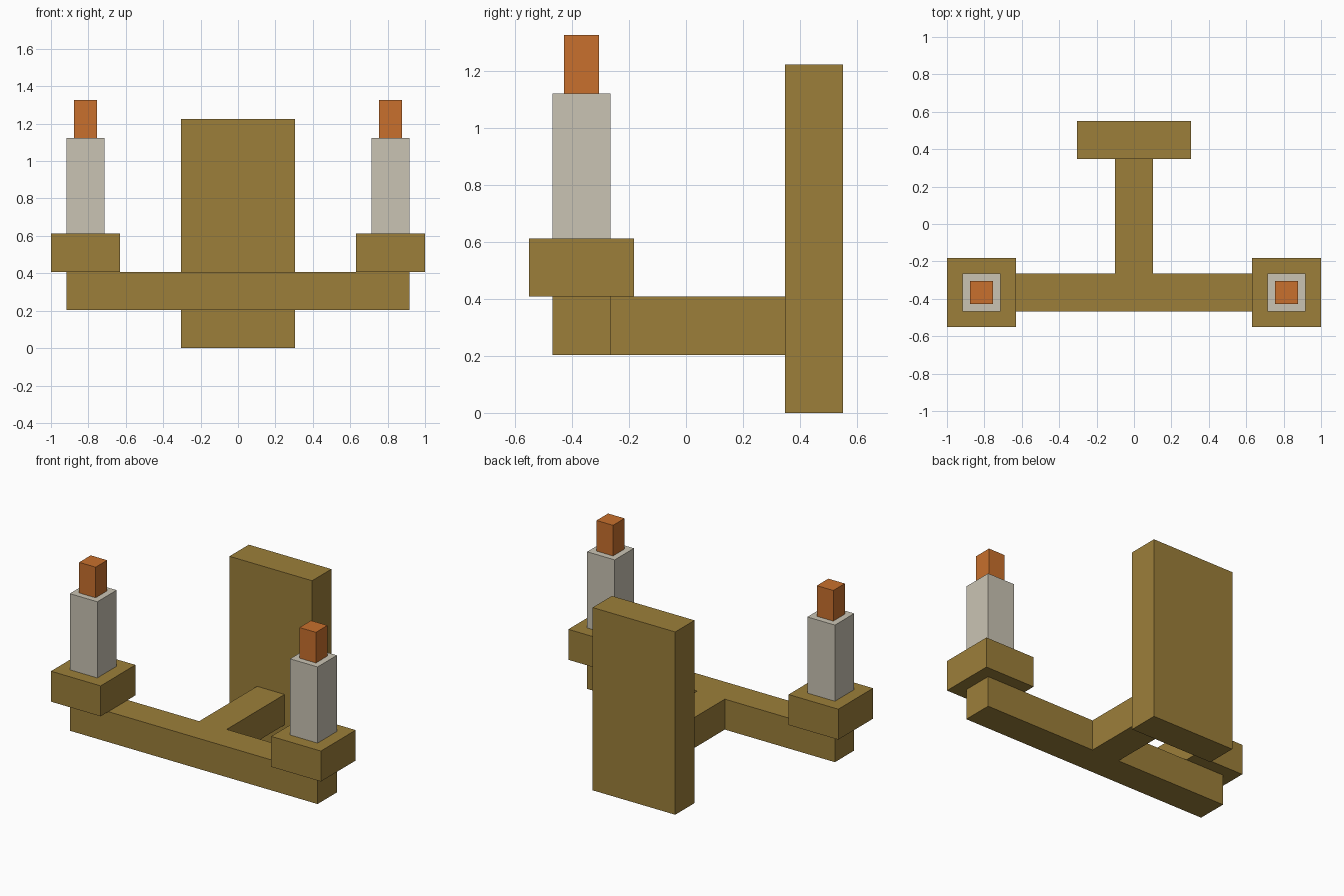
import bpy

if "Cube" in bpy.data.objects:
    bpy.data.objects.remove(bpy.data.objects["Cube"])


def material(name, rgb):
    m = bpy.data.materials.new(name)
    m.diffuse_color = (*rgb, 1)
    m.use_nodes = True
    m.node_tree.nodes["Principled BSDF"].inputs["Base Color"].default_value = m.diffuse_color
    return m


brass = material("aged_brass", (0.333, 0.212, 0.042))
wax = material("pale_wax", (0.591, 0.552, 0.456))
flame = material("orange_flame", (0.578, 0.162, 0.026))


def box(name, low, high, mat):
    """Box between two opposite corners."""
    center = [(a + b) / 2 for a, b in zip(low, high)]
    bpy.ops.mesh.primitive_cube_add(size=1, location=center)
    ob = bpy.context.object
    ob.name = name
    ob.scale = [b - a for a, b in zip(low, high)]
    bpy.ops.object.transform_apply(location=False, rotation=False, scale=True)
    ob.data.materials.append(mat)
    return ob


def column(name, x, half, z0, z1, mat):
    """Square block centred on a candle axis."""
    y = -0.367
    return box(name, (x - half, y - half, z0), (x + half, y + half, z1), mat)


# Wall plate, arm and crossbar
box("wall_plate", (-0.306, 0.347, 0), (0.306, 0.551, 1.224), brass)
box("arm", (-0.102, -0.265, 0.204), (0.102, 0.347, 0.408), brass)
box("crossbar", (-0.918, -0.469, 0.204), (0.918, -0.265, 0.408), brass)

# Cup, candle and flame at each end
for side, x in (("left", -0.816), ("right", 0.816)):
    column(side + "_cup", x, 0.184, 0.408, 0.612, brass)
    column(side + "_candle", x, 0.102, 0.612, 1.122, wax)
    column(side + "_flame", x, 0.061, 1.122, 1.327, flame)
